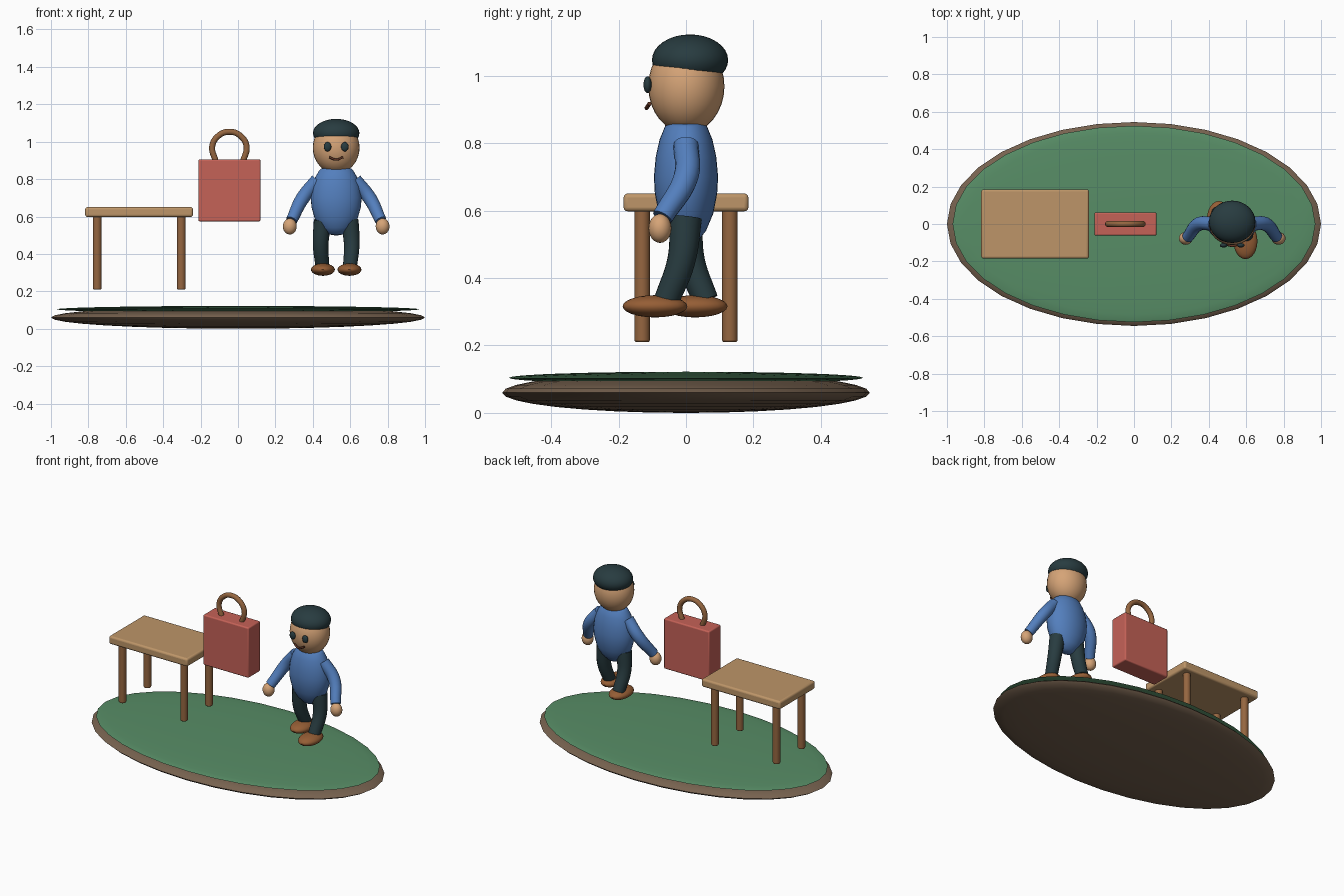
import bpy, bmesh, math

if "Cube" in bpy.data.objects:
    bpy.data.objects.remove(bpy.data.objects["Cube"])


def mat(name, r, g, b):
    m = bpy.data.materials.new(name)
    m.diffuse_color = [(c / 255) ** 2.2 for c in (r, g, b)] + [1]
    m.use_nodes = True
    m.node_tree.nodes["Principled BSDF"].inputs["Base Color"].default_value = m.diffuse_color
    return m


EARTH = mat("earth", 118, 98, 80)
GRASS = mat("grass", 88, 140, 102)
OAK = mat("oak", 188, 148, 104)
WOOD = mat("dark_wood", 148, 102, 66)
RED = mat("red", 196, 98, 88)
SKIN = mat("skin", 212, 162, 118)
DARK = mat("dark", 44, 62, 66)
BLUE = mat("blue", 84, 126, 188)
SHOE = mat("shoe_leather", 148, 94, 56)
LIP = mat("lip", 95, 55, 40)


def finish(ob, name, m, angle=40):
    ob.name = name
    ob.data.materials.clear()
    ob.data.materials.append(m)
    bpy.ops.object.select_all(action='DESELECT')
    ob.select_set(True)
    bpy.context.view_layer.objects.active = ob
    bpy.ops.object.shade_smooth_by_angle(angle=math.radians(angle))
    return ob


def bevel(ob, width, segments=3):
    b = ob.modifiers.new("bevel", 'BEVEL')
    b.width, b.segments = width, segments
    b.limit_method, b.angle_limit = 'ANGLE', math.radians(40)


def ellipsoid(name, loc, radii, m, seg=32, rings=16, angle=40):
    bpy.ops.mesh.primitive_uv_sphere_add(segments=seg, ring_count=rings, radius=1, location=loc)
    ob = bpy.context.object
    ob.scale = radii
    bpy.ops.object.transform_apply(location=False, rotation=False, scale=True)
    return finish(ob, name, m, angle)


def box(name, loc, size, m, width):
    bpy.ops.mesh.primitive_cube_add(size=1, location=loc)
    ob = bpy.context.object
    ob.scale = size
    bpy.ops.object.transform_apply(location=False, rotation=False, scale=True)
    bevel(ob, width)
    return finish(ob, name, m)


def tube(name, pts, radii, m, res=6):
    cu = bpy.data.curves.new(name, 'CURVE')
    cu.dimensions, cu.bevel_depth, cu.bevel_resolution = '3D', 1, res
    cu.use_fill_caps, cu.resolution_u = True, 6
    sp = cu.splines.new('BEZIER')
    sp.bezier_points.add(len(pts) - 1)
    for bp, p, r in zip(sp.bezier_points, pts, radii):
        bp.co, bp.radius = p, r
        bp.handle_left_type = bp.handle_right_type = 'AUTO'
    ob = bpy.data.objects.new(name, cu)
    bpy.context.collection.objects.link(ob)
    bpy.ops.object.select_all(action='DESELECT')
    ob.select_set(True)
    bpy.context.view_layer.objects.active = ob
    bpy.ops.object.convert(target='MESH')
    return finish(bpy.context.object, name, m)


def lathe(name, loc, profile, yscale, m, seg=32):
    bm = bmesh.new()
    vs = [bm.verts.new((r, 0, z)) for r, z in profile]
    es = [bm.edges.new(p) for p in zip(vs, vs[1:])]
    bmesh.ops.spin(bm, geom=vs + es, cent=(0, 0, 0), axis=(0, 0, 1),
                   angle=math.tau, steps=seg)
    bmesh.ops.remove_doubles(bm, verts=bm.verts, dist=1e-4)
    bmesh.ops.scale(bm, vec=(1, yscale, 1), verts=bm.verts)
    bmesh.ops.recalc_face_normals(bm, faces=bm.faces)
    me = bpy.data.meshes.new(name)
    bm.to_mesh(me)
    bm.free()
    ob = bpy.data.objects.new(name, me)
    ob.location = loc
    bpy.context.collection.objects.link(ob)
    return finish(ob, name, m)


# Oval island: earth lens with a thin grass lens on top
ellipsoid("earth_base", (0, 0, 0.06), (1.0, 0.545, 0.06), EARTH, angle=60)
ellipsoid("grass_top", (0, 0, 0.104), (0.97, 0.525, 0.018), GRASS, angle=60)

# Table
box("table_top", (-0.529, 0, 0.624), (0.576, 0.37, 0.053), OAK, 0.012)
for x in (-0.753, -0.303):
    for y in (-0.13, 0.13):
        bpy.ops.mesh.primitive_cylinder_add(vertices=20, radius=0.023, depth=0.4,
                                            location=(x, y, 0.41))
        leg = bpy.context.object
        bevel(leg, 0.006)
        finish(leg, "table_leg", WOOD)

# Bag with an arched handle
BX = -0.046
box("bag_body", (BX, 0, 0.74), (0.332, 0.124, 0.332), RED, 0.008)
arch = [(-0.073, 0.895), (-0.092, 0.975), (-0.058, 1.032), (0, 1.053),
        (0.058, 1.032), (0.092, 0.975), (0.073, 0.895)]
tube("bag_handle", [(BX + x, 0, z) for x, z in arch], [0.016] * 7, WOOD)

# Walking figure: head, hair, face
CX = 0.525
ellipsoid("head", (CX, 0.001, 0.968), (0.125, 0.113, 0.138), SKIN)
ellipsoid("hair", (CX, 0.012, 1.046), (0.124, 0.113, 0.076), DARK)
for s in (-1, 1):
    ellipsoid("eye", (CX + s * 0.046, -0.114, 0.973), (0.02, 0.012, 0.025), DARK, 20, 12)
tube("mouth", [(CX - 0.036, -0.108, 0.917), (CX, -0.117, 0.904), (CX + 0.036, -0.108, 0.917)],
     [0.006] * 3, LIP, 3)

# Shirt torso
lathe("torso", (CX, 0, 0),
      [(0, 0.498), (0.045, 0.505), (0.085, 0.54), (0.115, 0.59), (0.132, 0.65), (0.136, 0.70),
       (0.128, 0.76), (0.112, 0.81), (0.09, 0.848), (0.08, 0.856), (0, 0.86)], 0.7, BLUE)

# Arms, hands, legs and shoes; the stride differs per side
for s, ankle_y, shoe_y in ((-1, 0.058, 0.027), (1, -0.057, -0.092)):
    tube("arm", [(CX + s * 0.10, 0, 0.795), (CX + s * 0.178, 0.0, 0.70),
                 (CX + s * 0.238, -0.07, 0.58)], [0.037, 0.037, 0.031], BLUE)
    ellipsoid("hand", (CX + s * 0.248, -0.077, 0.547), (0.037, 0.034, 0.043), SKIN, 24, 12)
    tube("leg", [(CX + s * 0.072, 0, 0.58), (CX + s * 0.083, ankle_y * 0.25, 0.45),
                 (CX + s * 0.074, ankle_y, 0.335)], [0.048, 0.042, 0.038], DARK)
    ellipsoid("shoe", (CX + s * 0.071, shoe_y, 0.316), (0.064, 0.096, 0.033), SHOE, 24, 12)
